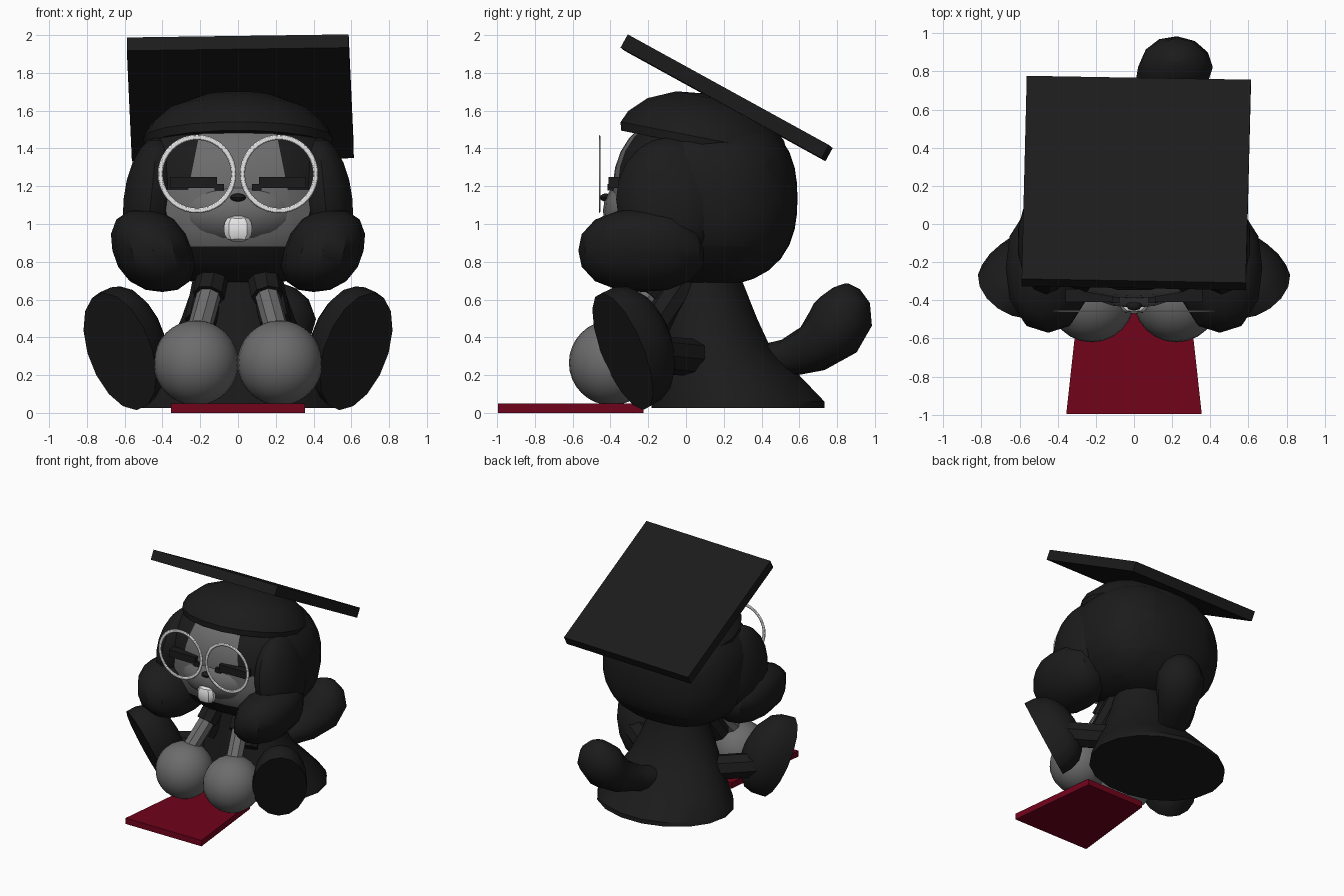
import bpy, bmesh
from math import radians, cos, sin, pi
from mathutils import Vector, Matrix

if "Cube" in bpy.data.objects:
    bpy.data.objects.remove(bpy.data.objects["Cube"], do_unlink=True)


def material(name, rgb):
    m = bpy.data.materials.new(name)
    m.use_nodes = True
    m.diffuse_color = (*rgb, 1)
    m.node_tree.nodes["Principled BSDF"].inputs["Base Color"].default_value = (*rgb, 1)
    return m


BLACK = material("charcoal black", (0.011, 0.011, 0.011))
GREY = material("mid grey", (0.15, 0.15, 0.15))
RED = material("dark red", (0.165, 0.001, 0.011))
WHITE = material("white", (0.85, 0.85, 0.85))


def finish(name, bm, *mats, smooth=35):
    bmesh.ops.recalc_face_normals(bm, faces=bm.faces[:])
    mesh = bpy.data.meshes.new(name)
    bm.to_mesh(mesh)
    bm.free()
    ob = bpy.data.objects.new(name, mesh)
    bpy.context.collection.objects.link(ob)
    for m in mats:
        mesh.materials.append(m)
    if smooth:
        bpy.ops.object.select_all(action='DESELECT')
        ob.select_set(True)
        bpy.context.view_layer.objects.active = ob
        bpy.ops.object.shade_smooth_by_angle(angle=radians(smooth))
    return ob


def loft(name, rings, mat, sides=16, smooth=35):
    """Skin elliptical rings given as (centre, half axis, half axis)."""
    bm = bmesh.new()
    loops = []
    for c, a, b in rings:
        angles = [2 * pi * i / sides for i in range(sides)]
        loops.append([bm.verts.new(Vector(c) + Vector(a) * cos(t) + Vector(b) * sin(t)) for t in angles])
    for lo, hi in zip(loops, loops[1:]):
        for i in range(sides):
            j = (i + 1) % sides
            bm.faces.new((lo[i], lo[j], hi[j], hi[i]))
    bm.faces.new(loops[0])
    bm.faces.new(loops[-1])
    return finish(name, bm, mat, smooth=smooth)


def tube(name, start, end, radius, mat, sides=8):
    d = (Vector(end) - Vector(start)).normalized()
    a = d.orthogonal().normalized() * radius
    b = d.cross(a)
    return loft(name, [(start, a, b), (end, a, b)], mat, sides, smooth=0)


def blob_mesh(centre, radii, power=2.0, segs=20, rings=12, lean=0.0):
    """Ellipsoid that becomes boxier as power rises; lean shifts its top along x."""
    bm = bmesh.new()
    bmesh.ops.create_uvsphere(bm, u_segments=segs, v_segments=rings, radius=1)
    for v in bm.verts:
        k = sum(abs(q) ** power for q in v.co) ** (-1 / power)
        offset = Vector(radii) * v.co * k
        v.co = Vector(centre) + offset + Vector((lean * offset.z, 0, 0))
    return bm


def box(name, centre, size, mat, rot=None):
    bm = bmesh.new()
    bmesh.ops.create_cube(bm, size=1)
    turn = rot or Matrix.Identity(4)
    for v in bm.verts:
        v.co = Vector(centre) + turn @ (v.co * Vector(size))
    return finish(name, bm, mat, smooth=0)


# Head, cut along the borders of the pale face
bm = blob_mesh((0, 0.1, 1.135), (0.575, 0.49, 0.465), 2.5, 28, 18)
cuts = [((0, 0, 1.18), (0, 0, 1)), ((0, 0, 0.88), (0, 0, 1))]
for s in (-1, 1):
    cuts += [((s * 0.26, 0, 1.2), (s, 0, 0.2)), ((s * 0.39, 0, 1.1), (s, 0, -0.3))]
for co, no in cuts:
    bmesh.ops.bisect_plane(bm, geom=bm.verts[:] + bm.edges[:] + bm.faces[:], plane_co=co, plane_no=no)
for f in bm.faces:
    c = f.calc_center_median()
    edge = 0.26 - 0.2 * (c.z - 1.2) if c.z > 1.18 else 0.39 + 0.3 * (c.z - 1.1)
    f.material_index = int(c.y < 0 and c.z > 0.88 and abs(c.x) < edge)
finish("head", bm, BLACK, GREY)

# Muzzle, nose and teeth
finish("muzzle", blob_mesh((0, -0.2, 1.07), (0.36, 0.24, 0.2)), GREY)
finish("nose", blob_mesh((0, -0.425, 1.14), (0.042, 0.03, 0.022), 2, 8, 6), BLACK)
finish("teeth", blob_mesh((0, -0.42, 0.975), (0.075, 0.05, 0.068), 3, 10, 8), WHITE)

# Cap crown
tilt = Matrix.Rotation(radians(-11), 4, 'X')
profile = [(0.02, 0.235), (0.2, 0.215), (0.35, 0.15), (0.44, 0.065), (0.47, 0), (0.46, -0.045)]
loft("cap_crown", [(Vector((0, 0.095, 1.455)) + tilt @ Vector((0, 0, h)),
                    tilt @ Vector((r * 1.07, 0, 0)), tilt @ Vector((0, r * 0.97, 0)))
                   for r, h in profile], BLACK, 18)

# Cap board
turn = (Matrix.Rotation(radians(-1), 4, 'Z') @ Matrix.Rotation(radians(-0.8), 4, 'Y')
        @ Matrix.Rotation(radians(-28.8), 4, 'X'))
box("cap_board", (0.012, 0.215, 1.668), (1.175, 1.215, 0.08), BLACK, turn)

# Body with flared hem: height, centre y, half depth, half width
body = [(0.025, 0.275, 0.465, 0.56), (0.06, 0.275, 0.465, 0.55), (0.2, 0.215, 0.39, 0.46),
        (0.35, 0.145, 0.305, 0.37), (0.5, 0.12, 0.26, 0.3), (0.7, 0.1, 0.2, 0.23), (0.85, 0.1, 0.19, 0.22)]
loft("body", [((0, y, z), (rx, 0, 0), (0, ry, 0)) for z, y, ry, rx in body], BLACK, 18)

# Tail: x, y, z, radius
path = [(0, 0.36, 0.26, 0.09), (0.06, 0.53, 0.29, 0.1), (0.14, 0.67, 0.34, 0.13),
        (0.2, 0.78, 0.43, 0.165), (0.225, 0.83, 0.52, 0.165), (0.225, 0.845, 0.6, 0.13),
        (0.225, 0.85, 0.66, 0.07), (0.225, 0.85, 0.685, 0.01)]
pts = [Vector(p[:3]) for p in path]
rings = []
for i, p in enumerate(pts):
    d = (pts[min(i + 1, len(pts) - 1)] - pts[max(i - 1, 0)]).normalized()
    b = d.cross(Vector((1, 0, 0))).normalized()
    rings.append((p, b.cross(d) * path[i][3] * 1.15, b * path[i][3]))
loft("tail", rings, BLACK, 12, smooth=50)

for side, s in (("left", 1), ("right", -1)):
    # Hanging ears, close against the head and swelling forward at the tips
    finish(side + "_ear_top", blob_mesh((s * 0.46, -0.09, 1.13), (0.15, 0.28, 0.33), 2, 14, 10, s * -0.1), BLACK)
    finish(side + "_ear_tip", blob_mesh((s * 0.45, -0.23, 0.86), (0.215, 0.34, 0.22), 2.3, 12, 8, s * 0.22), BLACK)

    # Arms and round paws
    tube(side + "_sleeve", (s * 0.12, -0.07, 0.79), (s * 0.155, -0.2, 0.62), 0.085, BLACK)
    tube(side + "_upper_arm", (s * 0.15, 0, 0.72), (s * 0.2, -0.16, 0.48), 0.085, BLACK)
    tube(side + "_arm", (s * 0.15, -0.18, 0.64), (s * 0.21, -0.36, 0.42), 0.065, GREY)
    finish(side + "_paw", blob_mesh((s * 0.222, -0.395, 0.265), (0.225,) * 3, 2, 24, 16), GREY)

    # Legs and feet with flat soles turned outwards
    tube(side + "_leg", (s * 0.28, 0.06, 0.29), (s * 0.56, -0.15, 0.31), 0.1, BLACK)
    n = Vector((s * 0.51, -0.76, -0.41)).normalized()
    u = Vector((s * 0.3, -0.38, 0.87))
    u = (u - n * u.dot(n)).normalized()
    w = n.cross(u)
    sole = Vector((s * 0.625, -0.335, 0.325))
    dome = [(0, 1), (0.08, 0.99), (0.16, 0.9), (0.22, 0.7), (0.265, 0.4), (0.28, 0.05)]
    loft(side + "_foot", [(sole - n * d, u * 0.34 * k, w * 0.21 * k) for d, k in dome], BLACK, 16, 40)

    # Closed eyes
    box(side + "_eye", (s * 0.235, -0.375, 1.22), (0.25, 0.07, 0.06), BLACK)
    box(side + "_eye_corner", (s * 0.1, -0.39, 1.195), (0.05, 0.05, 0.035), BLACK)

    # Spectacle rim, flattened front to back
    bpy.ops.mesh.primitive_torus_add(major_segments=40, minor_segments=6, major_radius=0.194, minor_radius=0.014,
                                     location=(s * 0.217, -0.457, 1.265), rotation=(pi / 2, 0, 0))
    rim = bpy.context.object
    rim.name = side + "_spectacle_rim"
    rim.scale.z = 0.3
    rim.data.materials.append(WHITE)
    bpy.ops.object.shade_smooth_by_angle(angle=radians(60))

# Red book lying in front, tapering towards the body
bm = bmesh.new()
bmesh.ops.create_cube(bm, size=1)
for v in bm.verts:
    half = 0.355 if v.co.y < 0 else 0.27
    v.co = Vector((v.co.x * 2 * half, -0.61 + v.co.y * 0.77, 0.025 + v.co.z * 0.05))
finish("book", bm, RED, smooth=0)
